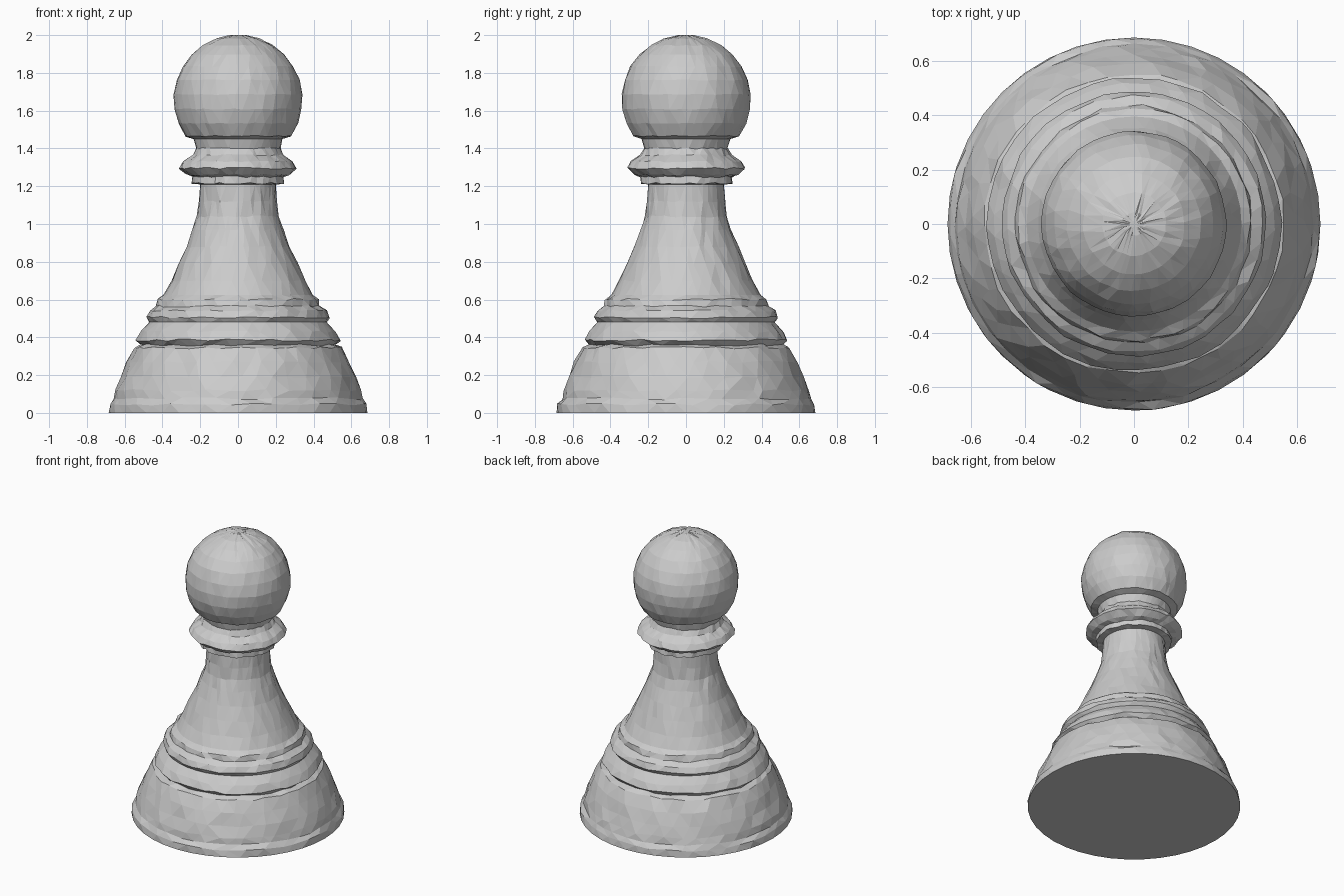
import bpy, bmesh, math, random

if "Cube" in bpy.data.objects:
    bpy.data.objects.remove(bpy.data.objects["Cube"])

random.seed(7)
SEGS = 40


def lathe(name, profile, rough=0.006, cap_bottom=False, cap_top=False):
    """Revolve (radius, z) rows into a triangulated, slightly chiselled shell."""
    bm = bmesh.new()
    rings = []
    for i, (r, z) in enumerate(profile):
        end = i in (0, len(profile) - 1)
        k = 0 if end else rough
        ring = []
        for s in range(SEGS):
            # stagger alternate rows so the facets look irregular
            a = 2 * math.pi * (s + 0.5 * (i % 2) * (not end)) / SEGS
            if not end:
                a += random.uniform(-0.25, 0.25) * 2 * math.pi / SEGS
            rr = r + random.uniform(-k, k)
            ring.append(bm.verts.new((rr * math.cos(a), rr * math.sin(a),
                                      z + random.uniform(-k, k))))
        rings.append(ring)
    for lo, hi in zip(rings, rings[1:]):
        for s in range(SEGS):
            t = (s + 1) % SEGS
            bm.faces.new((lo[s], lo[t], hi[t], hi[s]))
    if cap_bottom:
        bm.faces.new(rings[0][::-1])
    if cap_top:
        bm.faces.new(rings[-1])
    bmesh.ops.triangulate(bm, faces=[f for f in bm.faces if len(f.verts) == 4],
                          quad_method='SHORT_EDGE')
    bm.normal_update()
    mesh = bpy.data.meshes.new(name)
    bm.to_mesh(mesh)
    bm.free()
    obj = bpy.data.objects.new(name, mesh)
    bpy.context.collection.objects.link(obj)
    return obj


# Wide foot with a lip and the first ridge
lathe("base", [(0.685, 0), (0.68, 0.045), (0.658, 0.075), (0.65, 0.12),
               (0.622, 0.19), (0.59, 0.27), (0.55, 0.345), (0.515, 0.36),
               (0.54, 0.385), (0.515, 0.43), (0.47, 0.48)], cap_bottom=True)

# Second ridge
lathe("lower_ring", [(0.47, 0.48), (0.485, 0.505), (0.47, 0.54),
                     (0.435, 0.565), (0.425, 0.60), (0.395, 0.625)])

# Flared stem
lathe("stem", [(0.395, 0.625), (0.355, 0.70), (0.315, 0.79), (0.275, 0.88),
               (0.24, 0.97), (0.215, 1.04), (0.205, 1.12), (0.20, 1.21)], 0.005)

# Collar under the head
lathe("collar", [(0.20, 1.21), (0.243, 1.215), (0.24, 1.25), (0.275, 1.262),
                 (0.312, 1.295), (0.29, 1.33), (0.24, 1.365),
                 (0.222, 1.40), (0.235, 1.45)], 0.005)

# Ball head
R, CZ = 0.341, 1.66
start = -math.asin((CZ - 1.465) / R)
head = [(0.235, 1.45)]
for i in range(10):
    a = start + (math.pi / 2 - 0.12 - start) * i / 9
    head.append((R * math.cos(a), CZ + R * math.sin(a)))
head.append((0.012, 2.0))
lathe("head", head, 0.003, cap_top=True)
